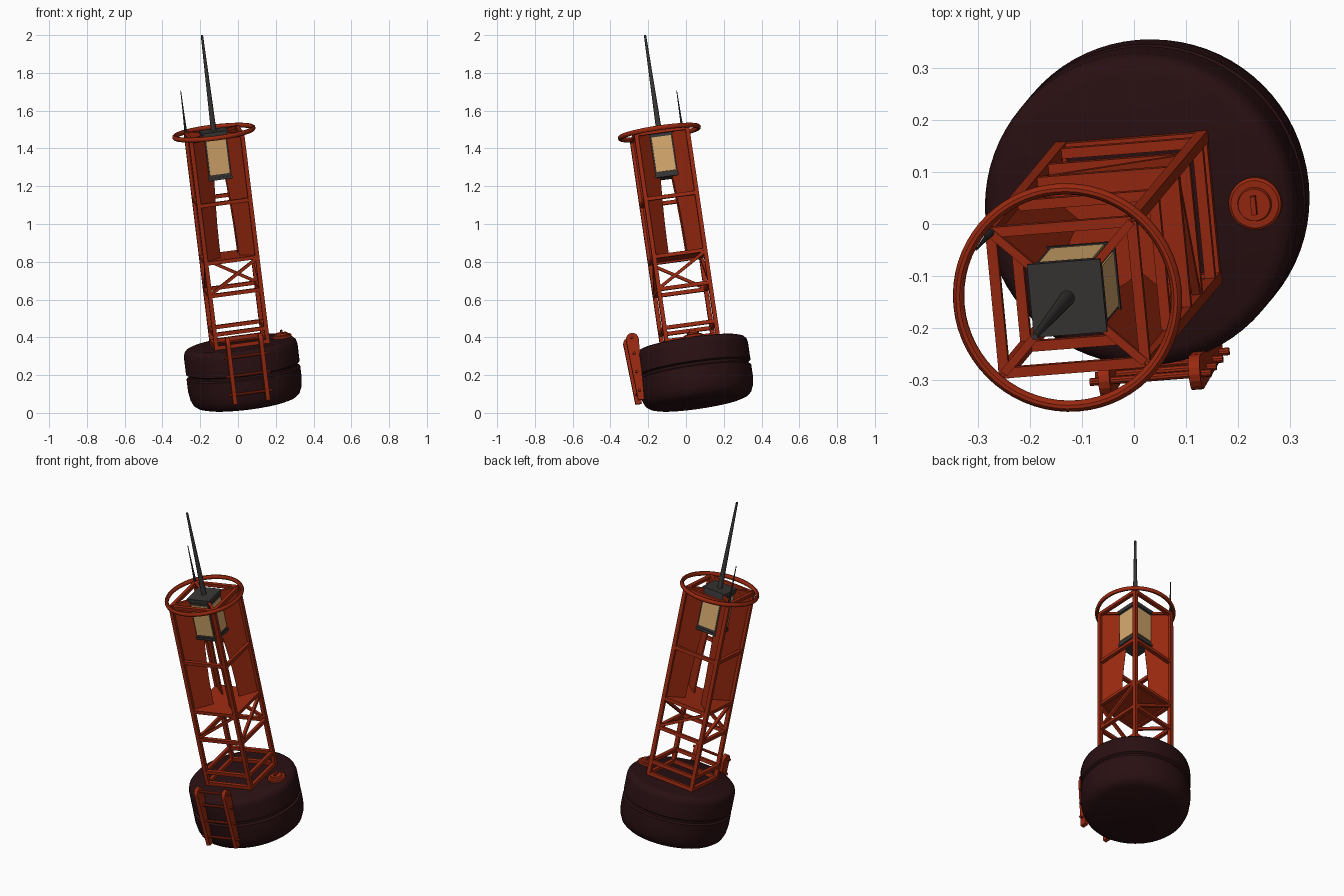
import bpy, bmesh, math
from mathutils import Vector, Matrix

if "Cube" in bpy.data.objects:
    bpy.data.objects.remove(bpy.data.objects["Cube"])

def mat(name, c):
    m = bpy.data.materials.new(name)
    m.diffuse_color = (*c, 1)
    m.use_nodes = True
    m.node_tree.nodes["Principled BSDF"].inputs["Base Color"].default_value = m.diffuse_color
    return m

RED = mat("red_paint", (0.32, 0.022, 0.005))
HULL = mat("dark_hull", (0.022, 0.005, 0.006))
GREY = mat("dark_grey", (0.04, 0.036, 0.035))
CREAM = mat("lamp_glass", (0.66, 0.39, 0.15))

# Whole buoy leans: built upright in a local frame, then tilted
AXIS = Vector((-0.123, -0.147, 1)).normalized()
WORLD = (Matrix.Translation((0.0487, 0.0695, 0.05))
         @ Vector((0, 0, 1)).rotation_difference(AXIS).to_matrix().to_4x4()
         @ Matrix.Rotation(math.radians(5), 4, 'Z'))

def finish(name, bm, m, smooth=False):
    bmesh.ops.recalc_face_normals(bm, faces=bm.faces)
    me = bpy.data.meshes.new(name)
    bm.to_mesh(me)
    bm.free()
    me.materials.append(m)
    ob = bpy.data.objects.new(name, me)
    bpy.context.collection.objects.link(ob)
    ob.matrix_world = WORLD
    if smooth:
        bpy.ops.object.select_all(action='DESELECT')
        ob.select_set(True)
        bpy.context.view_layer.objects.active = ob
        bpy.ops.object.shade_smooth_by_angle(angle=math.radians(35))
    return ob

def box(bm, c, size):
    bmesh.ops.create_cube(bm, size=1, matrix=Matrix.Translation(c) @ Matrix.Diagonal((*size, 1)))

def beam(bm, a, b, w):
    a, b = Vector(a), Vector(b)
    d = b - a
    z = d.normalized()
    up = Vector((0, 0, 1)) if abs(z.z) < 0.99 else Vector((0, 1, 0))
    x = up.cross(z).normalized()
    rot = Matrix((x, z.cross(x), z)).transposed().to_4x4()
    bmesh.ops.create_cube(bm, size=1, matrix=Matrix.Translation((a + b) / 2) @ rot
                          @ Matrix.Diagonal((w, w, d.length, 1)))

def rod(bm, a, b, r1, r2, n=16):
    a, b = Vector(a), Vector(b)
    d = b - a
    q = Vector((0, 0, 1)).rotation_difference(d.normalized()).to_matrix().to_4x4()
    bmesh.ops.create_cone(bm, cap_ends=True, segments=n, radius1=r1, radius2=r2,
                          depth=d.length, matrix=Matrix.Translation((a + b) / 2) @ q)

def lathe(bm, prof, n=64, at=(0, 0, 0), closed=False):
    vs = [bm.verts.new((r + at[0], at[1], z + at[2])) for r, z in prof]
    pairs = list(zip(vs, vs[1:])) + ([(vs[-1], vs[0])] if closed else [])
    es = [bm.edges.new(p) for p in pairs]
    bmesh.ops.spin(bm, geom=vs + es, cent=at, axis=(0, 0, 1), angle=2 * math.pi, steps=n)
    bmesh.ops.remove_doubles(bm, verts=bm.verts, dist=1e-5)

def prism(bm, pts, thick):
    f = bm.faces.new([bm.verts.new(p) for p in pts])
    r = bmesh.ops.extrude_face_region(bm, geom=[f])
    bmesh.ops.translate(bm, vec=thick, verts=[v for v in r['geom'] if isinstance(v, bmesh.types.BMVert)])

# Float drum with a groove round the middle
bm = bmesh.new()
lathe(bm, [(0, 0), (0.235, 0), (0.262, 0.008), (0.283, 0.025), (0.296, 0.055), (0.303, 0.10),
           (0.303, 0.166), (0.291, 0.173), (0.291, 0.186), (0.303, 0.193), (0.303, 0.285),
           (0.298, 0.306), (0.286, 0.319), (0.268, 0.325), (0, 0.325)], 72)
finish("float_drum", bm, HULL, True)

# Square tower: legs, ring bars and one diagonal brace per side
A = 0.137
corners = [(-A, -A), (A, -A), (A, A), (-A, A)]
legs, bars, braces, stays = (bmesh.new() for _ in range(4))
for i, p in enumerate(corners):
    q = corners[(i + 1) % 4]
    beam(legs, (*p, 0.32), (*p, 1.455), 0.022)
    for s in (0.336, 0.407, 0.615, 0.79, 1.10, 1.45):
        beam(bars, (*p, s), (*q, s), 0.02)
    beam(braces, (*p, 0.62), (*q, 0.785), 0.016)
    beam(stays, (*p, 1.455), (p[0] * 0.45, p[1] * 0.45, 1.455), 0.016)
finish("tower_legs", legs, RED)
finish("tower_bars", bars, RED)
finish("tower_braces", braces, RED)
finish("lantern_stays", stays, RED)

# Platform under the reflector plates
bm = bmesh.new()
box(bm, (0, 0, 0.795), (2 * A, 2 * A, 0.01))
finish("platform", bm, RED)

# Diagonal reflector plates with a curved inner edge
bm = bmesh.new()
edge = [(0.19, 1.445), (0.19, 0.795), (0.074, 0.795), (0.072, 0.88), (0.069, 0.97),
        (0.063, 1.06), (0.056, 1.14), (0.048, 1.22), (0.048, 1.445)]
for k in range(4):
    a = math.radians(45 + 90 * k)
    u = Vector((math.cos(a), math.sin(a), 0))
    t = Vector((-u.y, u.x, 0)) * 0.008
    prism(bm, [u * r + Vector((0, 0, s)) - t / 2 for r, s in edge], t)
finish("reflector_plates", bm, RED)

# Guard ring at the top
bm = bmesh.new()
lathe(bm, [(0.211 + 0.011 * math.cos(k * math.pi / 5), 1.46 + 0.013 * math.sin(k * math.pi / 5))
           for k in range(10)], 64, closed=True)
finish("guard_ring", bm, RED, True)

# Lantern: dark body, cap, glass on each side
bm = bmesh.new()
box(bm, (0, 0, 1.333), (0.13, 0.13, 0.236))
box(bm, (0, 0, 1.459), (0.142, 0.142, 0.024))
box(bm, (0, 0, 1.222), (0.138, 0.138, 0.014))
finish("lantern_body", bm, GREY)
bm = bmesh.new()
for k in range(4):
    box(bm, (0, -0.066, 1.338), (0.104, 0.006, 0.186))
    bmesh.ops.rotate(bm, verts=bm.verts, matrix=Matrix.Rotation(math.pi / 2, 3, 'Z'))
finish("lantern_glass", bm, CREAM)

# Mast and small aerial
bm = bmesh.new()
rod(bm, (0, 0, 1.465), (0, 0, 1.985), 0.015, 0.006)
finish("mast", bm, GREY, True)
bm = bmesh.new()
rod(bm, (-A, A, 1.455), (-A, A, 1.54), 0.008, 0.005, 10)
rod(bm, (-A, A, 1.53), (-A, A, 1.686), 0.005, 0.002, 10)
finish("aerial", bm, GREY, True)

# Ladder: tapered side plates with round tops, and rungs
bm = bmesh.new()
side = [(-0.327, 0.05), (-0.294, 0.05), (-0.278, 0.36)]
side += [(-0.311 + 0.034 * math.cos(t * math.pi / 8), 0.375 + 0.034 * math.sin(t * math.pi / 8))
         for t in range(9)]
side += [(-0.344, 0.36)]
for x in (-0.088, 0.088):
    prism(bm, [(x - 0.011, y, z) for y, z in side], Vector((0.022, 0, 0)))
finish("ladder_rails", bm, RED)
bm = bmesh.new()
for s in (0.10, 0.20, 0.30, 0.385):
    rod(bm, (-0.118, -0.313, s), (0.118, -0.313, s), 0.0075, 0.0075, 10)
finish("ladder_rungs", bm, RED, True)

# Deck hatch with a handle
bm = bmesh.new()
lathe(bm, [(0, 0), (0.051, 0), (0.051, 0.012), (0.046, 0.016), (0.033, 0.016), (0.031, 0.026),
           (0, 0.026)], 32, at=(0.227, 0, 0.324))
finish("deck_hatch", bm, RED, True)
bm = bmesh.new()
box(bm, (0.227, 0, 0.356), (0.01, 0.036, 0.016))
finish("hatch_handle", bm, RED)
